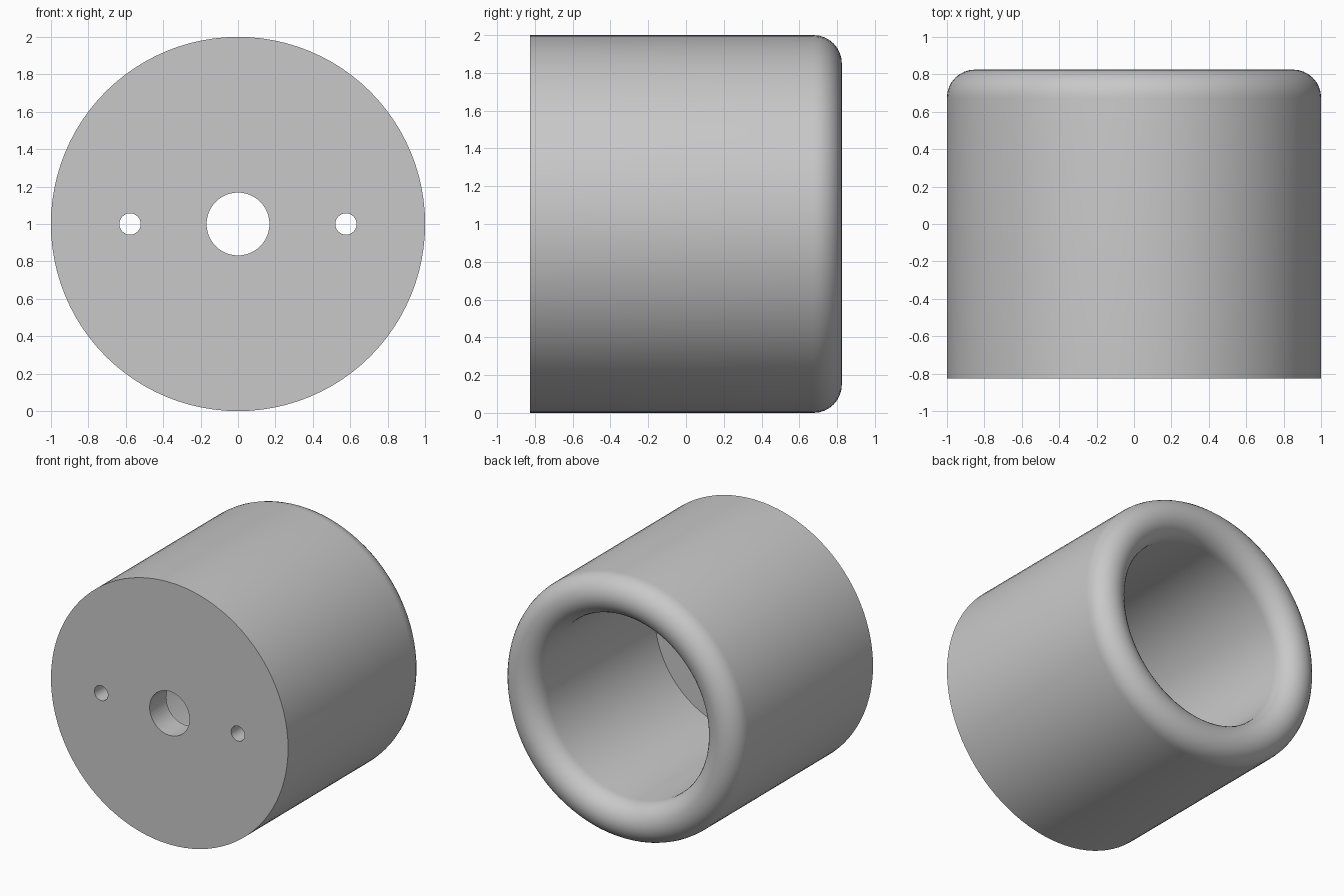
import bpy, bmesh, math
from mathutils import Vector

cube = bpy.data.objects.get("Cube")
if cube:
    bpy.data.objects.remove(cube, do_unlink=True)

FRONT, BACK = -0.825, 0.825    # ends along y
OUTER, INNER = 1.0, 0.70       # wall radii
FLOOR = 0.20                   # thickness of the front plate
RIM = (OUTER - INNER) / 2      # fully rounded lip
CENTRE_Z = 1.0
SEGMENTS = 96

grey = bpy.data.materials.new("plain grey")
grey.use_nodes = True
colour = (0.58, 0.58, 0.58, 1)
grey.diffuse_color = colour
grey.node_tree.nodes["Principled BSDF"].inputs["Base Color"].default_value = colour


def lathe(name, profile):
    """Revolve (radius, y) points around the y axis; both ends lie on the axis."""
    bm = bmesh.new()
    verts = [bm.verts.new((0, y, r)) for r, y in profile]
    edges = [bm.edges.new(pair) for pair in zip(verts, verts[1:])]
    bmesh.ops.spin(bm, geom=verts + edges, cent=(0, 0, 0), axis=(0, 1, 0),
                   angle=math.tau, steps=SEGMENTS, use_merge=True)
    bmesh.ops.remove_doubles(bm, verts=bm.verts, dist=1e-5)
    bmesh.ops.recalc_face_normals(bm, faces=bm.faces)
    mesh = bpy.data.meshes.new(name)
    bm.to_mesh(mesh)
    bm.free()
    obj = bpy.data.objects.new(name, mesh)
    obj.location.z = CENTRE_Z
    bpy.context.collection.objects.link(obj)
    return obj


def drill(body, x, radius, sides):
    """Cut a round hole through the front plate."""
    bpy.ops.mesh.primitive_cylinder_add(vertices=sides, radius=radius, depth=0.6,
                                        location=(x, FRONT, CENTRE_Z),
                                        rotation=(math.pi / 2, 0, 0))
    cutter = bpy.context.object
    cutter.name = "hole_cutter"
    cutter.hide_render = True
    mod = body.modifiers.new("hole", "BOOLEAN")
    mod.operation = "DIFFERENCE"
    mod.solver = "EXACT"
    mod.object = cutter
    bpy.ops.object.select_all(action="DESELECT")
    body.select_set(True)
    bpy.context.view_layer.objects.active = body
    bpy.ops.object.modifier_apply(modifier=mod.name)
    bpy.data.objects.remove(cutter, do_unlink=True)


# Cup: flat front plate, straight wall, rounded lip, open cavity at the back
lip = []
for i in range(17):
    a = math.pi * i / 16
    lip.append((INNER + RIM + RIM * math.cos(a), BACK - RIM + RIM * math.sin(a)))
profile = [(0, FRONT), (OUTER, FRONT)] + lip + [(INNER, FRONT + FLOOR), (0, FRONT + FLOOR)]
body = lathe("cup_body", profile)
body.data.materials.append(grey)

# Centre hole and a pair of screw holes
drill(body, 0, 0.168, 48)
for side in (-1, 1):
    drill(body, side * 0.577, 0.057, 32)

bpy.ops.object.shade_smooth_by_angle(angle=math.radians(35))
